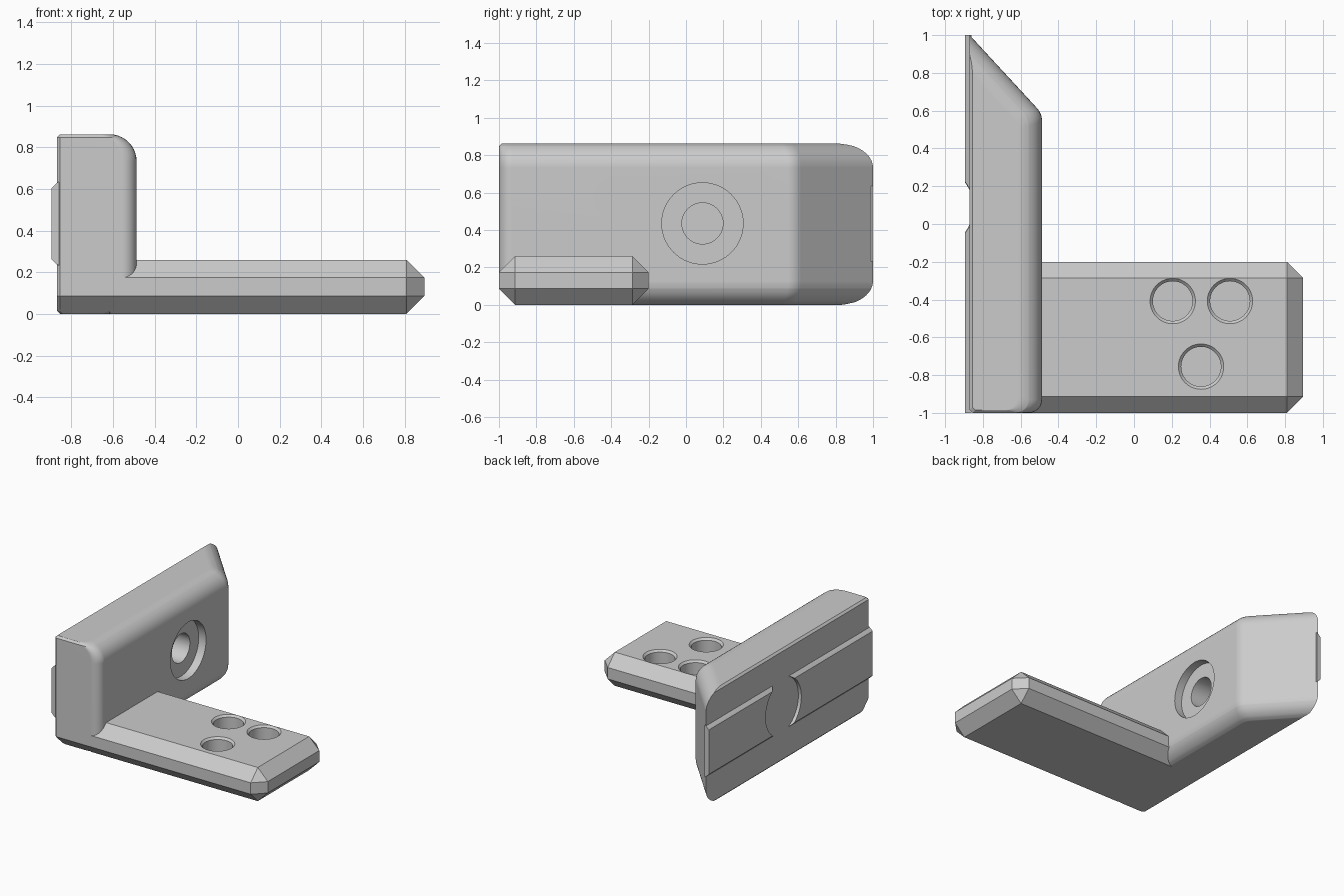
import bpy, bmesh, math
from mathutils import Matrix, Vector

if "Cube" in bpy.data.objects:
    bpy.data.objects.remove(bpy.data.objects["Cube"], do_unlink=True)

grey = bpy.data.materials.new("plain grey")
grey.use_nodes = True
grey.diffuse_color = (0.6, 0.6, 0.6, 1)
grey.node_tree.nodes["Principled BSDF"].inputs["Base Color"].default_value = (0.6, 0.6, 0.6, 1)


def make(name, bm):
    bmesh.ops.recalc_face_normals(bm, faces=bm.faces)
    mesh = bpy.data.meshes.new(name)
    bm.to_mesh(mesh)
    bm.free()
    mesh.materials.append(grey)
    obj = bpy.data.objects.new(name, mesh)
    bpy.context.collection.objects.link(obj)
    return obj


def loft(name, rings):
    """Skin a stack of matching closed rings and cap both ends."""
    bm = bmesh.new()
    rows = [[bm.verts.new(p) for p in ring] for ring in rings]
    n = len(rows[0])
    for a, b in zip(rows, rows[1:]):
        for i in range(n):
            j = (i + 1) % n
            bm.faces.new((a[i], a[j], b[j], b[i]))
    bm.faces.new(rows[0])
    bm.faces.new(rows[-1])
    return make(name, bm)


def turned_cutter(name, profile, centre, axis="Z", sides=64):
    """Solid of revolution from (radius, distance along axis) pairs."""
    turn = Matrix.Rotation(math.pi / 2, 3, "Y") if axis == "X" else Matrix.Identity(3)
    rings = []
    for r, h in profile:
        angles = [2 * math.pi * i / sides for i in range(sides)]
        rings.append([turn @ Vector((r * math.cos(a), r * math.sin(a), h)) + Vector(centre)
                      for a in angles])
    cutter = loft(name, rings)
    cutter.hide_render = True
    return cutter


def finish(obj, cutters):
    """Cut the holes, then smooth the rounded areas only."""
    bpy.ops.object.select_all(action="DESELECT")
    bpy.context.view_layer.objects.active = obj
    obj.select_set(True)
    for c in cutters:
        mod = obj.modifiers.new("cut", "BOOLEAN")
        mod.object = c
        mod.operation = "DIFFERENCE"
        mod.solver = "EXACT"
        bpy.ops.object.modifier_apply(modifier=mod.name)
        bpy.data.objects.remove(c, do_unlink=True)
    bpy.ops.object.shade_smooth_by_angle(angle=math.radians(25))
    obj.modifiers.new("normals", "WEIGHTED_NORMAL").keep_sharp = True


def fillet(prev, corner, nxt, r, steps=6):
    """Points of an arc rounding a corner of a flat outline."""
    u, v = (prev - corner).normalized(), (nxt - corner).normalized()
    half = u.angle(v) / 2
    centre = corner + (u + v).normalized() * (r / math.sin(half))
    start = corner + u * (r / math.tan(half)) - centre
    end = corner + v * (r / math.tan(half)) - centre
    sweep = math.pi - 2 * half
    return [centre + (start * math.sin(sweep * (1 - t)) + end * math.sin(sweep * t)) / math.sin(sweep)
            for t in (i / steps for i in range(steps + 1))]


# Upright wall: plan outline that shrinks toward the top and bottom
TOP, BACK_X, FACE_X, ROUND, SMALL, BEVEL = 0.863, -0.87, -0.487, 0.13, 0.015, 0.086
LOW, HIGH = 0.127, TOP - ROUND


def outline(z):
    off = max(LOW - z, z - HIGH, 0)
    inset = ROUND - math.sqrt(max(ROUND ** 2 - off ** 2, 0))
    small = max(0, SMALL - z, z - TOP + SMALL)
    left, face = BACK_X + small, FACE_X - inset
    front = -1 + max(small, BEVEL - z)
    slope = lambda x: 1 - (inset + 0.735 * (x - BACK_X)) / 0.678
    tip, bend = Vector((left, slope(left))), Vector((face, slope(face)))
    corner = Vector((face, front))
    start = Vector((left + SMALL, front))
    pts = [Vector((left, front + SMALL)), start]
    pts += fillet(start, corner, bend, 0.07)
    pts += fillet(corner, bend, tip, 0.1)
    pts.append(tip)
    return [(p.x, p.y, z) for p in pts]


arc = [ROUND * math.sin(math.pi / 2 * i / 10) for i in range(11)]
levels = {round(max(LOW - a, 0), 4) for a in arc} | {round(HIGH + a, 4) for a in arc}
levels |= {SMALL, BEVEL, TOP - SMALL}
wall = loft("upright_wall", [outline(z) for z in sorted(levels)])

# Bolt hole with a shallow counterbore on the inner face
HOLE = (0, 0.088, 0.435)
bolt = turned_cutter("bolt_cutter", [(0.11, -1), (0.11, -0.55), (0.2175, -0.55), (0.2175, -0.3)],
                     HOLE, "X")
finish(wall, [bolt])

# Locating rail on the outer face, interrupted around the bolt hole
section = [(-0.86, 0.232), (-0.872, 0.239), (-0.895, 0.262),
           (-0.895, 0.605), (-0.872, 0.628), (-0.86, 0.635)]
rail = loft("locating_rail", [[(x, y, z) for x, z in section] for y in (-1, 1)])
gap = turned_cutter("rail_cutter", [(0.2175, -1), (0.2175, BACK_X)], HOLE, "X")
finish(rail, [gap])

# Foot: box with every edge chamfered
bm = bmesh.new()
bmesh.ops.create_cube(bm, size=1)
size, middle = Vector((1.595, 0.8, 0.26)), Vector((0.0975, -0.6, 0.13))
for v in bm.verts:
    v.co = v.co * size + middle
bmesh.ops.bevel(bm, geom=bm.edges[:], offset=BEVEL, segments=1, affect="EDGES")
foot = make("foot", bm)

# Three blind sockets with a chamfered rim
rim = [(0.105, 0.09), (0.105, 0.245), (0.12, 0.26), (0.12, 0.35)]
sockets = [turned_cutter("socket_cutter", rim, (x, y, 0))
           for x, y in ((0.205, -0.408), (0.508, -0.408), (0.355, -0.755))]
finish(foot, sockets)
